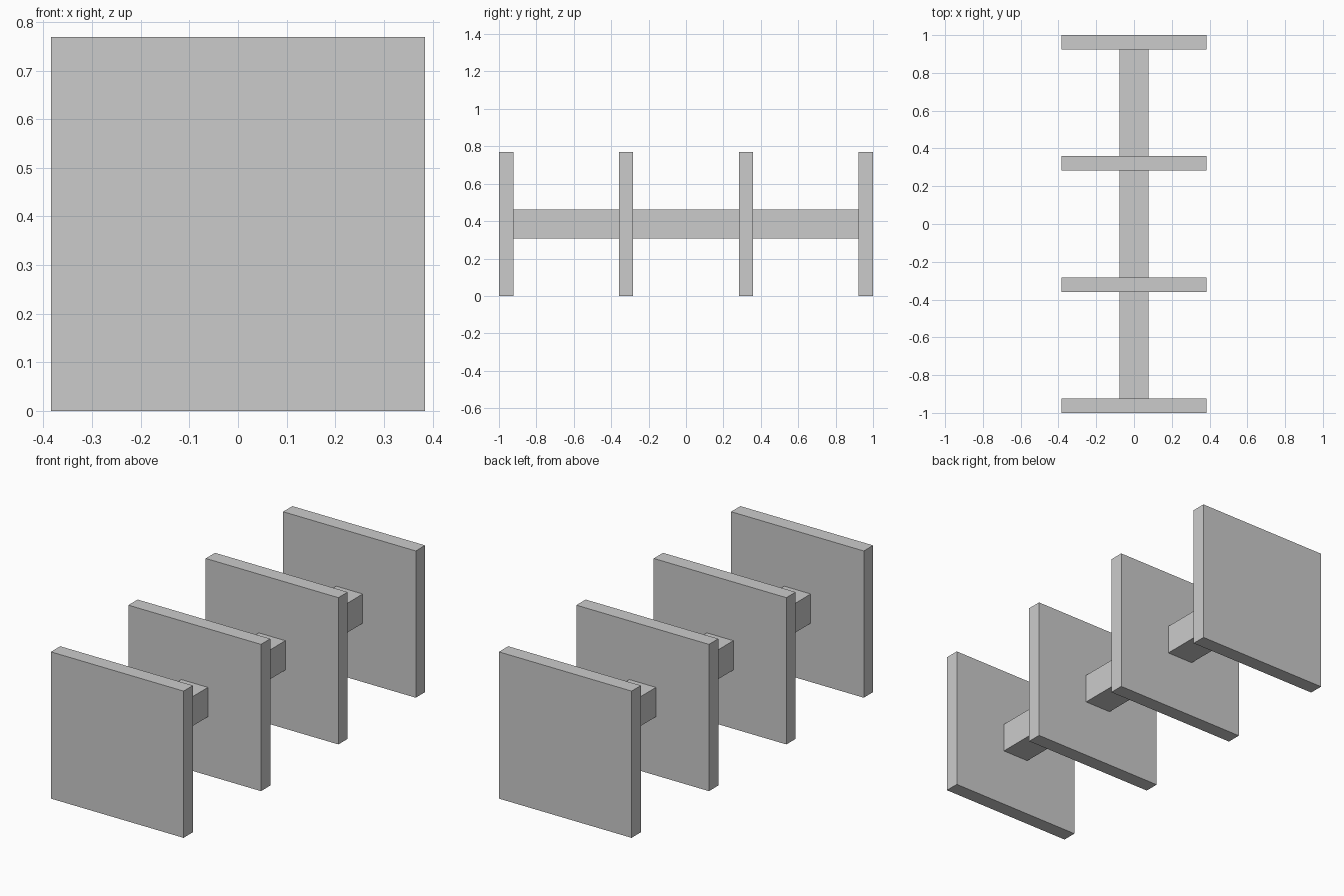
import bpy

if "Cube" in bpy.data.objects:
    bpy.data.objects.remove(bpy.data.objects["Cube"])

U = 1 / 13          # base module: plate thickness
SIZE = 10 * U       # square plate side
MID = SIZE / 2      # height of the centre axis


def box(name, size, loc):
    bpy.ops.mesh.primitive_cube_add(size=1, location=loc)
    ob = bpy.context.object
    ob.name = name
    ob.scale = size
    bpy.ops.object.transform_apply(location=False, rotation=False, scale=True)
    return ob


# four evenly spaced square plates
step = (2 - U) / 3
centres = [-1 + U / 2 + i * step for i in range(4)]
for i, y in enumerate(centres):
    box(f"plate_{i + 1}", (SIZE, U, SIZE), (0, y, MID))

# square connecting bars spanning the gaps between plates
for i in range(3):
    y = (centres[i] + centres[i + 1]) / 2
    box(f"connecting_bar_{i + 1}", (2 * U, step - U, 2 * U), (0, y, MID))
